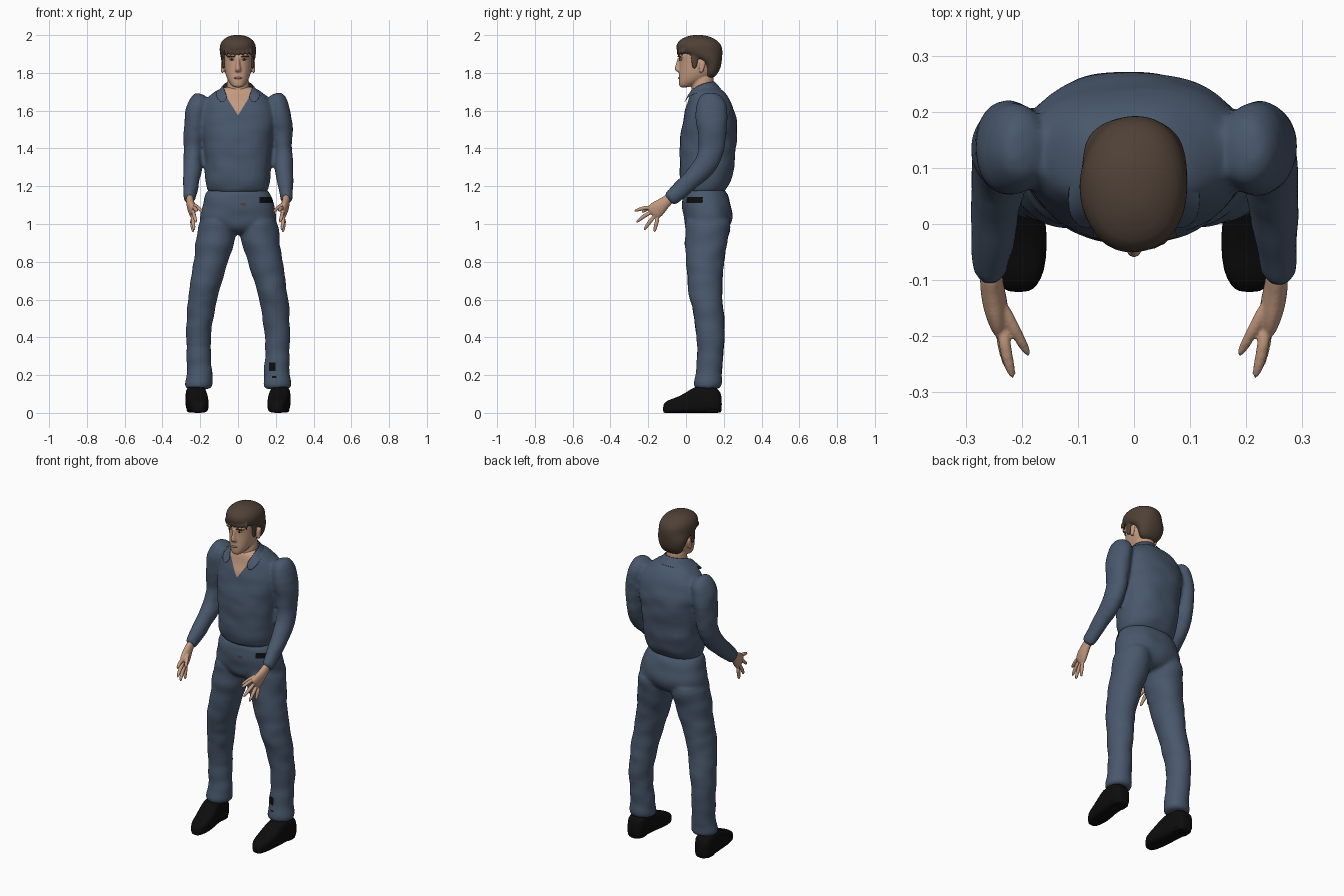
import bpy, bmesh, math
from mathutils import Vector, noise


def material(name, r, g, b):
    m = bpy.data.materials.new(name)
    m.diffuse_color = (r, g, b, 1)
    return m


CLOTH = material("slate blue cloth", .066, .097, .150)
SKIN = material("skin", .56, .33, .22)
HAIR = material("brown hair", .078, .052, .037)
BLACK = material("black leather", .004, .004, .004)
LIP = material("lips", .38, .18, .13)
WHITE = material("eye white", .50, .42, .36)
DARK = material("dark iris", .02, .014, .01)


def loft(bm, rings, mirror=False, n=20, power=1.0):
    """Skin closed rings given as (centre, u axis, v axis)."""
    for s in ((1, -1) if mirror else (1,)):
        loops = []
        for c, u, v in rings:
            loop = []
            for i in range(n):
                a = 2 * math.pi * i / n
                ca, sa = math.cos(a), math.sin(a)
                p = (Vector(c) + Vector(u) * math.copysign(abs(ca) ** power, ca)
                     + Vector(v) * math.copysign(abs(sa) ** power, sa))
                loop.append(bm.verts.new((p.x * s, p.y, p.z)))
            loops.append(loop)
        for a, b in zip(loops, loops[1:]):
            for i in range(n):
                j = (i + 1) % n
                bm.faces.new((a[i], a[j], b[j], b[i]))
        bm.faces.new(loops[0])
        bm.faces.new(loops[-1])


def slab(z, x0, x1, yf, yb):
    """Horizontal ring from its extents."""
    return ((x0 + x1) / 2, (yf + yb) / 2, z), ((x1 - x0) / 2, 0, 0), (0, (yb - yf) / 2, 0)


def stack(rows):
    """Rings centred on x = 0 from (z, half width, front, back)."""
    return [slab(z, -w, w, f, b) for z, w, f, b in rows]


def tube(points):
    """Rings along a path of (x, y, z, thickness in x, thickness across)."""
    ps = [Vector(p[:3]) for p in points]
    out = []
    for i, p in enumerate(points):
        t = (ps[min(i + 1, len(ps) - 1)] - ps[max(i - 1, 0)]).normalized()
        u = Vector((1, 0, 0))
        u = (u - t * u.dot(t)).normalized()
        out.append((ps[i], u * p[3], t.cross(u) * p[4]))
    return out


def finish(name, bm, mats, voxel=0, smooth=3, wrinkle=0, subsurf=1):
    """Make an object, bake its modifiers and shade it smooth."""
    bmesh.ops.recalc_face_normals(bm, faces=bm.faces[:])
    me = bpy.data.meshes.new(name)
    bm.to_mesh(me)
    bm.free()
    ob = bpy.data.objects.new(name, me)
    bpy.context.collection.objects.link(ob)
    if subsurf:
        ob.modifiers.new("round", 'SUBSURF').levels = subsurf
    if voxel:
        r = ob.modifiers.new("fuse", 'REMESH')
        r.mode, r.voxel_size = 'VOXEL', voxel
        m = ob.modifiers.new("relax", 'SMOOTH')
        m.factor, m.iterations = .5, smooth
    bpy.context.view_layer.update()
    me = bpy.data.meshes.new_from_object(ob.evaluated_get(bpy.context.evaluated_depsgraph_get()))
    ob.modifiers.clear()
    ob.data = me
    me.materials.clear()
    for m in mats:
        me.materials.append(m)
    if wrinkle:
        moves = [v.normal * wrinkle * noise.noise(Vector((v.co.x * 9, v.co.y * 9, v.co.z * 14)))
                 for v in me.vertices]
        for v, d in zip(me.vertices, moves):
            v.co += d
    me.polygons.foreach_set("use_smooth", [True] * len(me.polygons))
    return ob


def paint(ob, planes, rule):
    """Cut clean edges along planes, then colour faces by a rule on their centre."""
    bm = bmesh.new()
    bm.from_mesh(ob.data)
    for co, no in planes:
        bmesh.ops.bisect_plane(bm, geom=bm.verts[:] + bm.edges[:] + bm.faces[:],
                               plane_co=co, plane_no=no, dist=1e-5)
    for f in bm.faces:
        f.material_index = rule(f.calc_center_median())
    bm.to_mesh(ob.data)
    bm.free()


# Shirt: torso and sleeves fused, open V at the neck
bm = bmesh.new()
loft(bm, stack([(1.155, .155, -.01, .20), (1.185, .166, -.022, .215), (1.22, .174, -.032, .238),
                (1.28, .176, -.037, .256), (1.36, .178, -.037, .264), (1.45, .19, -.034, .272),
                (1.54, .205, -.022, .273), (1.61, .20, -.002, .258), (1.67, .17, .015, .23),
                (1.705, .12, .022, .20), (1.73, .07, .03, .165)]), power=.85)
loft(bm, tube([(.185, .135, 1.69, .04, .045), (.205, .135, 1.65, .058, .08),
               (.222, .135, 1.58, .064, .09), (.234, .137, 1.48, .056, .077),
               (.236, .137, 1.40, .052, .07), (.24, .115, 1.325, .05, .064),
               (.246, .05, 1.25, .048, .055), (.254, -.03, 1.18, .04, .047),
               (.257, -.07, 1.147, .033, .044), (.257, -.095, 1.125, .029, .041)]), mirror=True)
shirt = finish("shirt", bm, [CLOTH, SKIN], .0095, 5, .006)
SLOPE, VZ = .62, 1.575
paint(shirt, [((0, 0, VZ), (s, 0, -SLOPE)) for s in (1, -1)],
      lambda c: int(c.y < .07 and abs(c.x) < (c.z - VZ) * SLOPE))

# Trousers: pelvis and legs fused
bm = bmesh.new()
loft(bm, stack([(1.20, .155, -.005, .20), (1.16, .175, -.02, .222), (1.11, .192, -.024, .24),
                (1.05, .204, -.02, .25), (1.0, .205, -.012, .244), (.965, .16, .01, .21),
                (.945, .08, .05, .17)]), power=.9)
loft(bm, [slab(*r) for r in [(1.04, .02, .195, 0, .23), (1.0, .004, .212, -.010, .244),
                             (.92, .008, .222, -.006, .22), (.8, .05, .238, -.002, .203),
                             (.7, .083, .252, .006, .194), (.6, .112, .267, .018, .191),
                             (.5, .13, .274, .045, .206), (.4, .144, .275, .057, .207),
                             (.3, .144, .274, .059, .196), (.22, .134, .274, .052, .191),
                             (.19, .138, .272, .054, .188), (.155, .13, .284, .042, .192),
                             (.12, .138, .283, .043, .188)]], mirror=True)
trousers = finish("trousers", bm, [CLOTH, BLACK, HAIR], .0095, 4, .006)
# Exposed belt, leg patch and small buckle as (x0, x1, z0, z1, material)
PATCHES = [(.115, .186, 1.112, 1.143, 1), (.165, .198, .222, .268, 1), (.18, .205, .186, .194, 1),
           (.012, .042, 1.098, 1.112, 2)]
planes = []
for x0, x1, z0, z1, _ in PATCHES:
    planes += [((x, 0, 0), (1, 0, 0)) for x in (x0, x1)] + [((0, 0, z), (0, 0, 1)) for z in (z0, z1)]


def patch(c):
    for x0, x1, z0, z1, m in PATCHES:
        if c.y < .09 and x0 < c.x < x1 and z0 < c.z < z1:
            return m
    return 0


paint(trousers, planes, patch)

# Shoes: rings along y with a flat sole
bm = bmesh.new()
loft(bm, [((x, y, h / 2), (w, 0, 0), (0, 0, h / 2)) for y, x, w, h in
          [(.19, .226, .03, .09), (.175, .226, .05, .13), (.11, .224, .056, .145),
           (.05, .22, .055, .142), (.01, .214, .057, .115), (-.04, .209, .055, .085),
           (-.085, .206, .047, .072), (-.11, .206, .034, .058), (-.122, .206, .018, .04)]],
     mirror=True, power=.55)
# heel blocks
loft(bm, [slab(z, .178, .272, .09, .183) for z in (.001, .012, .03)], mirror=True, power=.6)
finish("shoes", bm, [BLACK])

# Hands: palm, fingers and thumb fused
bm = bmesh.new()
loft(bm, tube([(.256, -.07, 1.15, .02, .028), (.254, -.11, 1.115, .021, .03),
               (.248, -.14, 1.09, .023, .042), (.242, -.165, 1.068, .019, .046),
               (.238, -.185, 1.05, .013, .04)]), mirror=True)
FINGERS = [((.234, -.185, 1.09), (.228, -.235, 1.083), (.214, -.278, 1.066)),
           ((.237, -.18, 1.065), (.232, -.228, 1.04), (.22, -.266, 1.005)),
           ((.24, -.165, 1.045), (.238, -.198, 1.005), (.23, -.225, .962)),
           ((.243, -.148, 1.035), (.243, -.16, .995), (.237, -.168, .952)),
           ((.243, -.13, 1.105), (.212, -.19, 1.09), (.184, -.24, 1.058))]
for a, b, c in FINGERS:
    loft(bm, tube([(*a, .013, .013), (*b, .0115, .0115), (*c, .008, .008)]), mirror=True, n=10)
finish("hands", bm, [SKIN], .0045, 2)

# Head: skull, neck, nose, brow ridge and ears fused
bm = bmesh.new()
loft(bm, stack([(1.722, .02, -.03, .005), (1.732, .035, -.038, .04), (1.76, .055, -.04, .10),
                (1.79, .067, -.039, .15), (1.82, .073, -.037, .165), (1.86, .077, -.035, .172),
                (1.90, .08, -.04, .172), (1.94, .078, -.028, .165), (1.97, .055, 0, .14),
                (1.985, .03, .03, .10)]), power=.9)
loft(bm, stack([(1.60, .055, .03, .13), (1.68, .06, .025, .145), (1.74, .06, .03, .148),
                (1.81, .056, .04, .15)]))
loft(bm, stack([(1.888, .008, -.046, -.02), (1.85, .010, -.052, -.02), (1.825, .014, -.064, -.02),
                (1.812, .019, -.058, -.02), (1.803, .012, -.046, -.02)]), n=12)
loft(bm, tube([(.012, -.036, 1.888, .008, .007), (.035, -.035, 1.892, .01, .008),
               (.06, -.018, 1.888, .01, .007)]), mirror=True, n=10)
loft(bm, [((.083, .083 + d, z), (.009, 0, 0), (0, r, 0)) for z, d, r in
          [(1.797, -.004, .008), (1.82, 0, .014), (1.85, .005, .02), (1.865, .005, .014)]],
     mirror=True, n=12)
finish("head", bm, [SKIN], .005, 3)

# Hair: cap, sideburns and fringe locks fused
bm = bmesh.new()
loft(bm, stack([(1.772, .045, .105, .148), (1.80, .072, .098, .172), (1.84, .083, .095, .186),
                (1.875, .091, .05, .192), (1.895, .096, -.02, .194), (1.912, .097, -.052, .194),
                (1.945, .097, -.056, .19), (1.975, .082, -.04, .165), (1.993, .052, 0, .125),
                (2.002, .02, .04, .09)]), power=.93)
loft(bm, [slab(z, .066, .087, .045 - w, .045 + w) for z, w in
          [(1.91, .03), (1.87, .022), (1.835, .015), (1.822, .008)]], mirror=True, n=10)
for i in range(7):
    x = (i - 3) * .022
    y = -.041 + 5 * x * x
    loft(bm, tube([(x, y, 1.925, .015, .011), (x + .004, y - .002, 1.905, .011, .008),
                   (x + .007, y, 1.885 + .006 * (i % 2), .005, .005)]), n=8)
finish("hair", bm, [HAIR], .006, 2, .004)


# Face details: eyes, irises, brows and lips
def ball(bm, c, r, mirror):
    loft(bm, [((c[0], c[1], c[2] + r[2] * math.sin(a)), (r[0] * math.cos(a), 0, 0),
               (0, r[1] * math.cos(a), 0)) for a in (-1.45, -.9, -.3, .3, .9, 1.45)], mirror, 12)


for name, c, r, mat, mir in [("eyes", (.033, -.028, 1.871), (.014, .009, .005), WHITE, True),
                             ("irises", (.033, -.034, 1.871), (.006, .005, .005), DARK, True),
                             ("lips", (0, -.034, 1.773), (.024, .009, .007), LIP, False)]:
    bm = bmesh.new()
    ball(bm, c, r, mir)
    finish(name, bm, [mat])
bm = bmesh.new()
loft(bm, tube([(.014, -.044, 1.884, .004, .004), (.036, -.042, 1.89, .005, .005),
               (.06, -.026, 1.886, .003, .003)]), mirror=True, n=8)
finish("eyebrows", bm, [HAIR])

# Collar: folded strip of (top, bottom) pairs round the neck, ending in two points
half = [((0, .152, 1.757), (0, .195, 1.715)), ((.045, .14, 1.756), (.07, .175, 1.71)),
        ((.074, .095, 1.748), (.112, .105, 1.70)), ((.075, .05, 1.728), (.122, .04, 1.69)),
        ((.066, .02, 1.70), (.115, .005, 1.665)), ((.05, .0, 1.665), (.085, -.014, 1.632))]
strip = [tuple((-p[0], p[1], p[2]) for p in pair) for pair in half[:0:-1]] + half
bm = bmesh.new()
pairs = [(bm.verts.new(a), bm.verts.new(b)) for a, b in strip]
for (a, b), (c, d) in zip(pairs, pairs[1:]):
    bm.faces.new((a, b, d, c))
bmesh.ops.solidify(bm, geom=bm.faces[:], thickness=.009)
finish("collar", bm, [CLOTH], subsurf=2)
